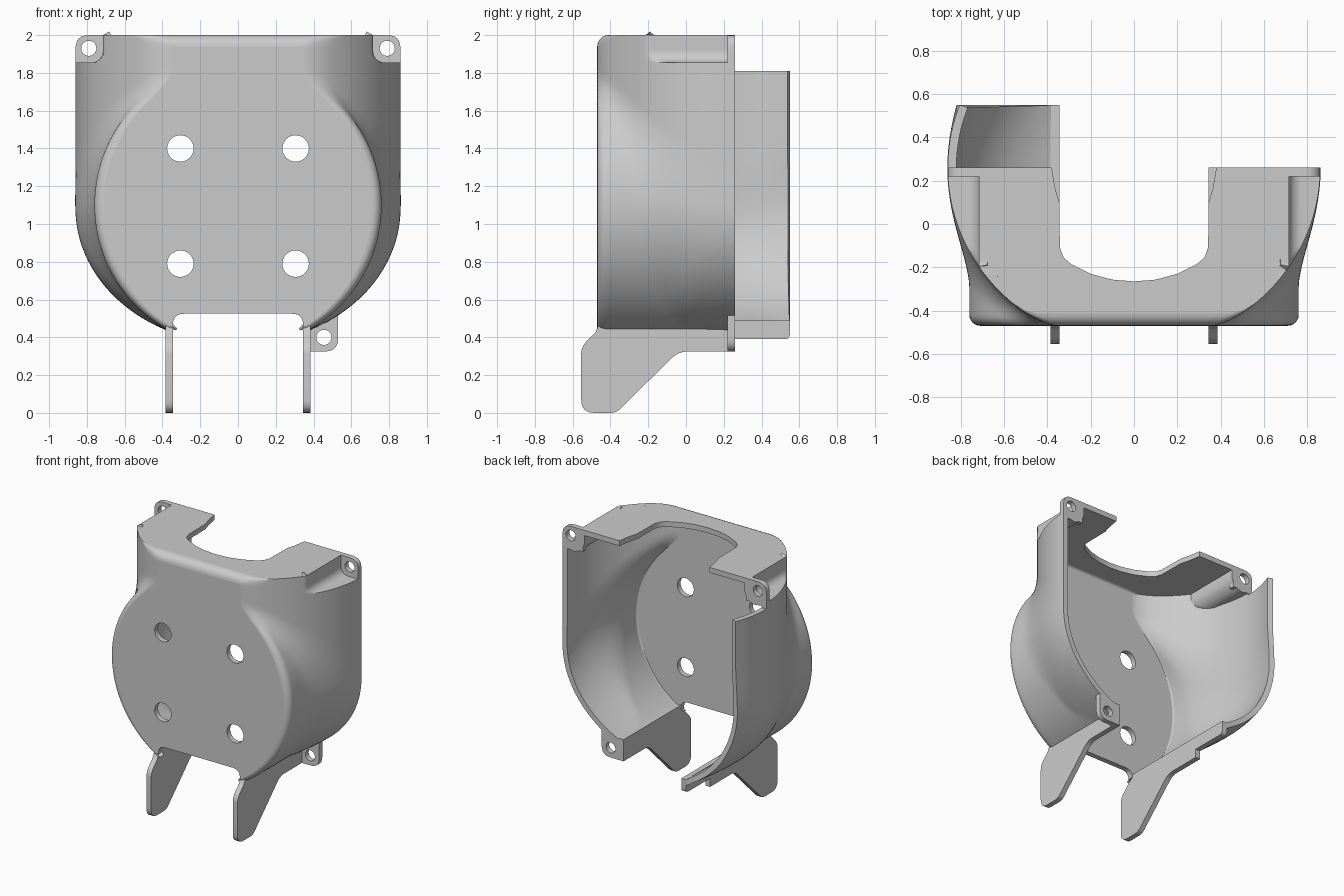
import bpy
import bmesh
from math import sqrt, sin, cos, pi
from mathutils import Matrix, Vector

if "Cube" in bpy.data.objects:
    bpy.data.objects.remove(bpy.data.objects["Cube"])

grey = bpy.data.materials.new("light grey plastic")
grey.use_nodes = True
grey.diffuse_color = (0.6, 0.6, 0.6, 1)
grey.node_tree.nodes["Principled BSDF"].inputs["Base Color"].default_value = (0.6, 0.6, 0.6, 1)

FRONT, RIM, BACK = -0.47, 0.26, 0.55
LOW, EXT_TOP, TOP = 0.44, 1.81, 2.0
ROUND, EDGE, WALL = 0.06, 0.05, 0.04
LEG_IN, LEG_OUT = 0.345, 0.385
POCKET_X, POCKET_Z, POCKET_R = 0.715, 1.855, 0.06


def add_object(name, data):
    ob = bpy.data.objects.new(name, data)
    bpy.context.collection.objects.link(ob)
    bpy.ops.object.select_all(action='DESELECT')
    ob.select_set(True)
    bpy.context.view_layer.objects.active = ob
    return ob


def finish(ob):
    ob.data.materials.clear()
    ob.data.materials.append(grey)
    bpy.ops.object.shade_smooth_by_angle(angle=0.6)


def rounded(corners):
    """Outline from (u, v, radius) corners."""
    out = []
    for k, (u, v, r) in enumerate(corners):
        p = Vector((u, v))
        if not r:
            out.append(p)
            continue
        a = p + (Vector(corners[k - 1][:2]) - p).normalized() * r
        b = p + (Vector(corners[(k + 1) % len(corners)][:2]) - p).normalized() * r
        for s in range(7):
            t = s / 6
            out.append(a * (1 - t) ** 2 + p * 2 * t * (1 - t) + b * t * t)
    return out


def circle(u, v, r, n=40):
    return [Vector((u + r * cos(2 * pi * k / n), v + r * sin(2 * pi * k / n))) for k in range(n)]


AXES = {'x': ((0, 1, 0), (0, 0, 1), (1, 0, 0)),
        'y': ((1, 0, 0), (0, 0, 1), (0, -1, 0)),
        'z': ((1, 0, 0), (0, 1, 0), (0, 0, 1))}


def plate(name, loops, axis, lo, hi):
    """Flat plate with optional holes, spanning lo..hi along the axis."""
    cu = bpy.data.curves.new(name, 'CURVE')
    cu.dimensions, cu.fill_mode, cu.extrude = '2D', 'BOTH', (hi - lo) / 2
    for loop in loops:
        sp = cu.splines.new('POLY')
        sp.points.add(len(loop) - 1)
        for pt, p in zip(sp.points, loop):
            pt.co = (p[0], p[1], 0, 1)
        sp.use_cyclic_u = True
    add_object(name, cu)
    bpy.ops.object.convert(target='MESH')
    ob = bpy.context.view_layer.objects.active
    rot = Matrix(AXES[axis]).transposed().to_4x4()
    shift = Vector([(lo + hi) / 2 if a == axis else 0 for a in 'xyz'])
    bm = bmesh.new()
    bm.from_mesh(ob.data)
    bm.transform(Matrix.Translation(shift) @ rot)
    bmesh.ops.remove_doubles(bm, verts=bm.verts, dist=1e-5)
    bmesh.ops.recalc_face_normals(bm, faces=bm.faces)
    bm.to_mesh(ob.data)
    bm.free()
    finish(ob)


def spread(a, b, n):
    return [a + (b - a) * k / n for k in range(n + 1)]


def half_width(y, z):
    """Round drum blended into a curved body, stepped in at the corner pockets."""
    drum = sqrt(max(0, 0.76 ** 2 - (z - 1.1) ** 2))
    body = 0.86 * sqrt(1 - ((y - RIM) / 0.825) ** 2)
    body *= sqrt(1 - (max(0, 1.08 - z) / 0.716) ** 2)
    k = 0.001 + 0.13 * min(1, max(0, (z - 0.6) / 0.5))
    h = max(k - abs(drum - body), 0) / k
    width = min(0.862, max(drum, body) + h * h * k / 4)
    if z > POCKET_Z + 0.0001:
        drop = max(0, POCKET_Z + POCKET_R - z)
        width = min(width, POCKET_X + POCKET_R - sqrt(POCKET_R ** 2 - drop ** 2))
    return width


def section(z):
    """Half outline at one height, from the back round to the front middle."""
    rise = max(0, z - (TOP - ROUND))
    front = FRONT + ROUND - sqrt(max(0, ROUND ** 2 - rise ** 2))
    ys = spread(BACK, RIM, 6)[:-1] + spread(RIM, front + EDGE, 34)
    pts = [(half_width(y, z), y) for y in ys]
    for k in range(1, 7):
        a = k / 6 * pi / 2
        y = front + EDGE * (1 - sin(a))
        pts.append((half_width(y, z) - EDGE * (1 - cos(a)), y))
    edge = pts[-1][0]
    return pts + [(edge * (1 - k / 6), front) for k in range(1, 7)]


# Curved wall with rounded top edge and a rear extension on the right side
heights = spread(LOW, EXT_TOP, 64) + spread(EXT_TOP, POCKET_Z, 3)[1:]
heights += [POCKET_Z + 0.0005]
heights += [POCKET_Z + POCKET_R * (1 - cos(k / 6 * pi / 2)) for k in range(1, 7)]
heights += spread(POCKET_Z + POCKET_R, TOP - ROUND, 2)[1:]
heights += [TOP - ROUND + ROUND * sin(k / 6 * pi / 2) for k in range(1, 7)]


def kept(a, b):
    flat_front = max(a.y, b.y) < FRONT + 1e-4 and max(a.z, b.z) < TOP - ROUND + 1e-4
    extension = a.x < 0 and max(a.z, b.z) < EXT_TOP + 1e-4
    return not flat_front and (max(a.y, b.y) < RIM + 1e-4 or extension)


bm = bmesh.new()
rows = []
for z in heights:
    half = section(z)
    full = half + [(-x, y) for x, y in half[-2::-1]]
    rows.append([bm.verts.new((x, y, z)) for x, y in full])
for low, high in zip(rows, rows[1:]):
    for j in range(len(low) - 1):
        if kept(low[j].co, high[j + 1].co):
            bm.faces.new((low[j], high[j], high[j + 1], low[j + 1]))
bmesh.ops.delete(bm, geom=[v for v in bm.verts if not v.link_faces], context='VERTS')
mesh = bpy.data.meshes.new("curved_wall")
bm.to_mesh(mesh)
bm.free()
wall = add_object("curved_wall", mesh)
mod = wall.modifiers.new("thickness", 'SOLIDIFY')
mod.thickness, mod.offset = WALL, -1
bpy.ops.object.modifier_apply(modifier=mod.name)
finish(wall)

# Front plate with four bolt holes and the slot between the legs
base = LOW + 0.02
rim = [(half_width(FRONT, z) - EDGE, z) for z in [base] + heights if base <= z < TOP - ROUND + 1e-4]
outline = rim + [(-x, z) for x, z in rim[::-1]]
slot = rounded([(-LEG_IN, base, 0), (-LEG_IN, 0.525, 0.06), (LEG_IN, 0.525, 0.06), (LEG_IN, base, 0)])
holes = [circle(x, z, 0.07) for x in (-0.305, 0.305) for z in (0.79, 1.4)]
plate("front_plate", [outline + slot] + holes, 'y', FRONT, FRONT + WALL)

# Top plate with a U-shaped opening
outer = [(x, y) for x, y in section(TOP) if y < RIM + 1e-4]
opening = [(0.0, -0.265), (0.1, -0.257), (0.2, -0.23), (0.29, -0.185), (0.325, -0.155),
           (0.342, -0.11), (0.345, 0.1), (0.365, 0.17), (0.38, RIM)]
outline = outer + [(-x, y) for x, y in outer[-2::-1]]
outline += [(-x, y) for x, y in opening[::-1]] + opening[1:]
plate("top_plate", [outline], 'z', TOP - WALL, TOP)

for s, label in ((1, "left"), (-1, "right")):
    # Upper screw tab closing the back of the corner pocket
    tab = rounded([(s * 0.69, 1.83, 0), (s * 0.86, POCKET_Z, 0), (s * 0.86, TOP, 0.07), (s * 0.69, TOP, 0)])
    plate(label + "_upper_tab", [tab, circle(s * 0.79, 1.93, 0.04)], 'y', 0.22, RIM)
    # Leg running along the bottom edge
    leg = [(-0.46, 0.49, 0), (-0.47, 0.435, 0.03), (-0.555, 0.35, 0.04), (-0.555, 0, 0.07),
           (-0.37, 0, 0.03), (-0.04, 0.325, 0.05), (RIM, 0.325, 0)]
    if s > 0:
        leg += [(RIM, 0.49, 0)]
    else:
        leg += [(RIM, 0.39, 0), (BACK, 0.39, 0.03), (BACK, 0.49, 0)]
    lo, hi = sorted((s * LEG_IN, s * LEG_OUT))
    plate(label + "_leg", [rounded(leg)], 'x', lo, hi)

# Lower screw tab on the left leg
tab = rounded([(0.37, 0.325, 0), (0.53, 0.325, 0.07), (0.53, 0.545, 0), (0.37, 0.46, 0)])
plate("lower_tab", [tab, circle(0.455, 0.4, 0.04)], 'y', 0.22, RIM)
